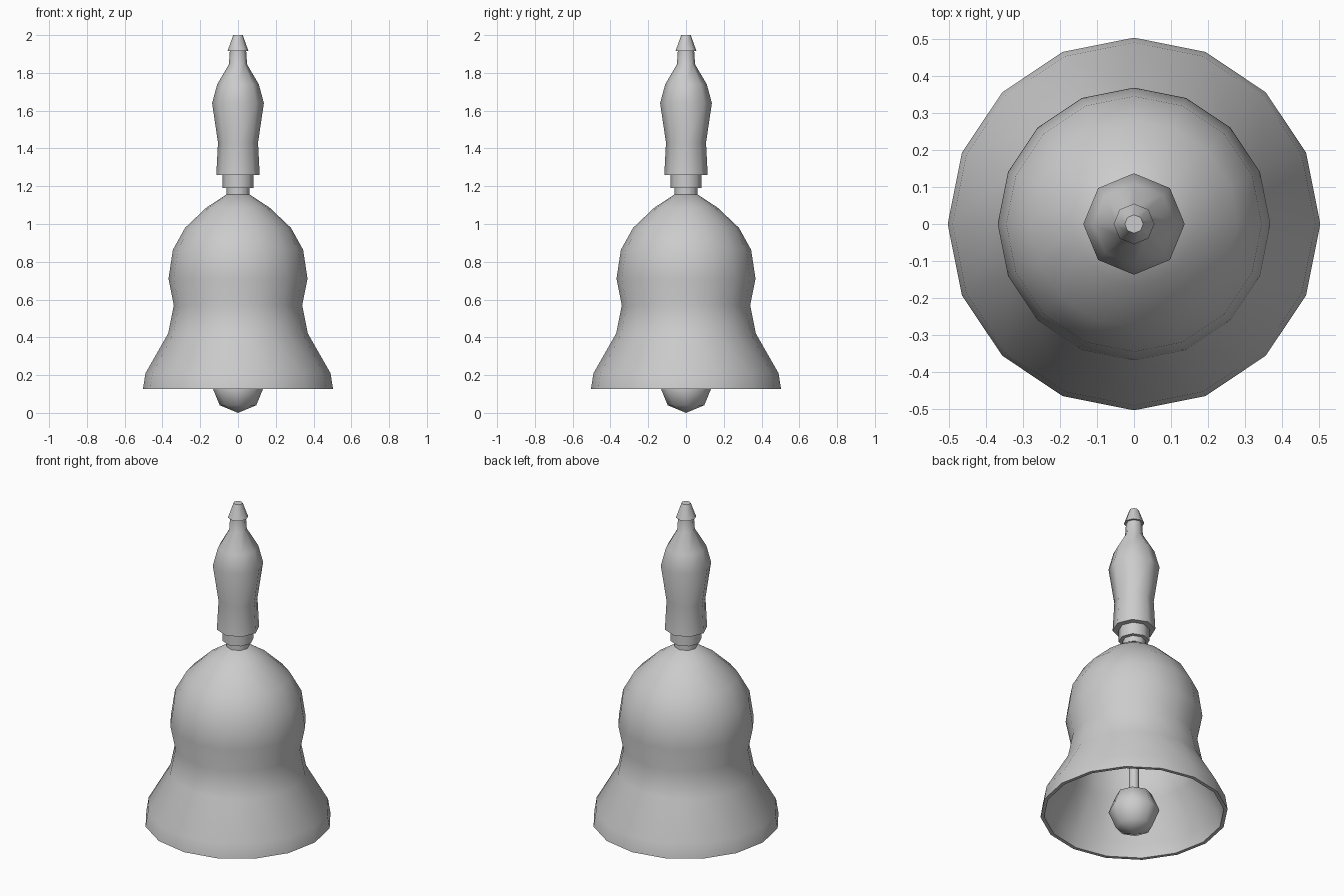
import bpy, bmesh, math

if "Cube" in bpy.data.objects:
    bpy.data.objects.remove(bpy.data.objects["Cube"])


def finish(bm, name):
    bmesh.ops.remove_doubles(bm, verts=bm.verts, dist=1e-5)
    bmesh.ops.recalc_face_normals(bm, faces=bm.faces)
    mesh = bpy.data.meshes.new(name)
    bm.to_mesh(mesh)
    bm.free()
    ob = bpy.data.objects.new(name, mesh)
    bpy.context.collection.objects.link(ob)
    bpy.ops.object.select_all(action='DESELECT')
    ob.select_set(True)
    bpy.context.view_layer.objects.active = ob
    bpy.ops.object.shade_smooth_by_angle(angle=math.radians(62))
    return ob


def lathe(name, profile, sides):
    """Turn a (radius, height) profile around z."""
    bm = bmesh.new()
    verts = [bm.verts.new((r, 0, z)) for r, z in profile]
    edges = [bm.edges.new(pair) for pair in zip(verts, verts[1:])]
    bmesh.ops.spin(bm, geom=verts + edges, cent=(0, 0, 0), axis=(0, 0, 1),
                   angle=math.tau, steps=sides)
    return finish(bm, name)


def capped(points):
    return [(0, points[0][1])] + points + [(0, points[-1][1])]


# Bell shell: outer curve, rim, then inner curve
outer = [(0.063, 1.155), (0.167, 1.087), (0.28, 0.98), (0.345, 0.863),
         (0.368, 0.71), (0.34, 0.57), (0.37, 0.42), (0.49, 0.21), (0.503, 0.127)]
inner = [(0.483, 0.127), (0.47, 0.205), (0.35, 0.412), (0.32, 0.57),
         (0.348, 0.71), (0.326, 0.855), (0.266, 0.965), (0.158, 1.066), (0.06, 1.133)]
lathe("bell_shell", capped(outer + inner), 16)

# Stacked collars between bell and handle
lathe("lower_collar", capped([(0.062, 1.14), (0.062, 1.192)]), 8)
lathe("upper_collar", capped([(0.083, 1.19), (0.083, 1.262)]), 8)

# Turned grip
lathe("handle", capped([(0.115, 1.26), (0.106, 1.43), (0.137, 1.64),
                        (0.11, 1.74), (0.048, 1.845), (0.043, 1.92)]), 8)

# Finial cap
lathe("handle_tip", capped([(0.055, 1.917), (0.025, 2.0)]), 8)

# Clapper rod and ball
lathe("clapper_rod", capped([(0.028, 0.24), (0.028, 1.14)]), 8)
ball = [(0.137 * math.sin(a), 0.138 - 0.138 * math.cos(a))
        for a in (math.pi * i / 4 for i in range(5))]
lathe("clapper_ball", ball, 8)
